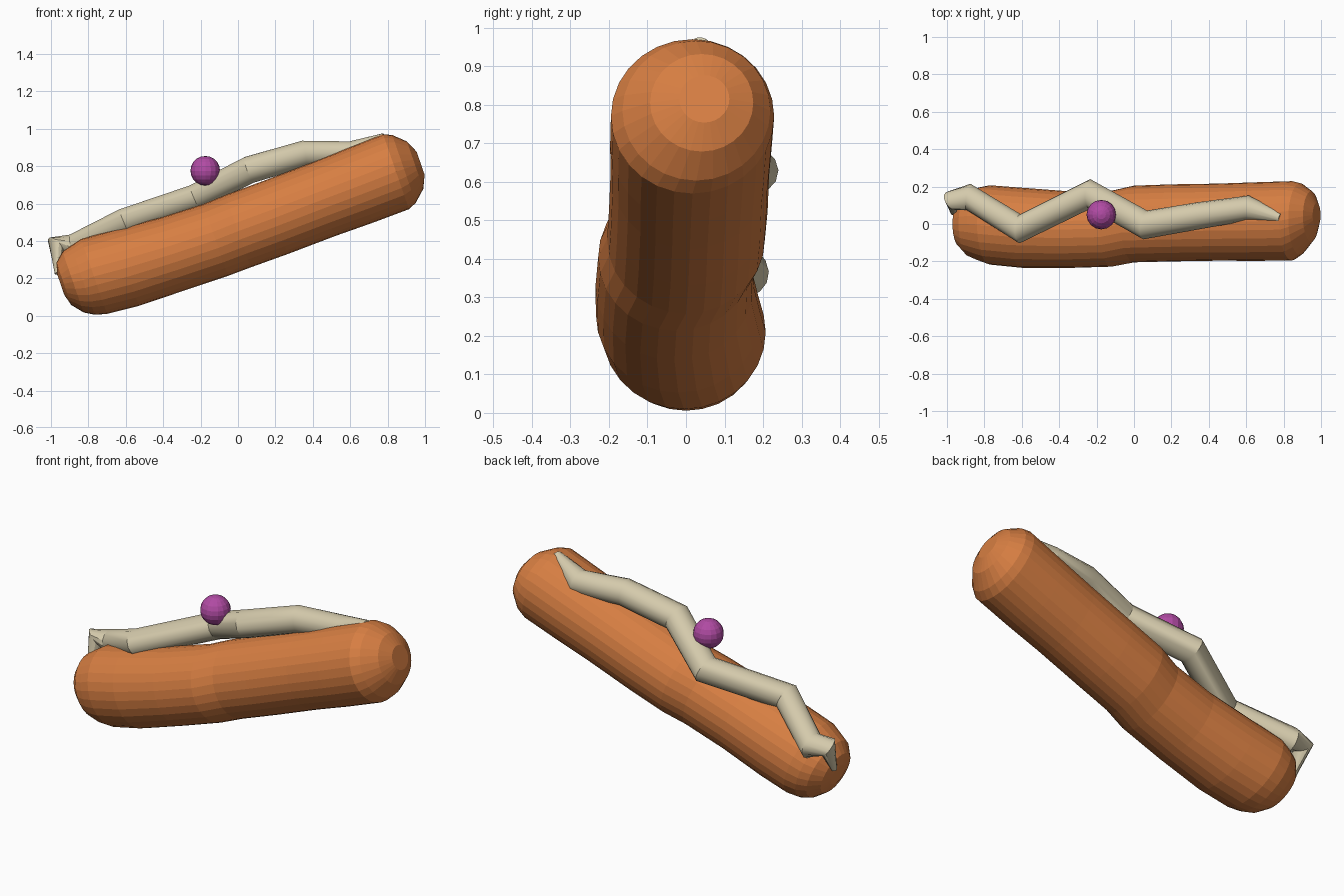
import bpy, bmesh, math
from mathutils import Vector

if "Cube" in bpy.data.objects:
    bpy.data.objects.remove(bpy.data.objects["Cube"])


def material(name, rgb):
    m = bpy.data.materials.new(name)
    m.diffuse_color = (*rgb, 1)
    m.use_nodes = True
    m.node_tree.nodes["Principled BSDF"].inputs["Base Color"].default_value = m.diffuse_color
    return m


ORANGE = material("sausage_orange", (0.68, 0.21, 0.055))
CREAM = material("sauce_cream", (0.66, 0.59, 0.41))
PURPLE = material("berry_purple", (0.44, 0.07, 0.37))


def loft(name, rings, mat, smooth=None):
    """Skin a list of point rings and close both ends."""
    bm = bmesh.new()
    loops = [[bm.verts.new(p) for p in ring] for ring in rings]
    n = len(loops[0])
    for a, b in zip(loops, loops[1:]):
        for i in range(n):
            j = (i + 1) % n
            bm.faces.new((a[i], a[j], b[j], b[i]))
    bm.faces.new(loops[0])
    bm.faces.new(loops[-1])
    bmesh.ops.recalc_face_normals(bm, faces=bm.faces)
    me = bpy.data.meshes.new(name)
    bm.to_mesh(me)
    bm.free()
    me.materials.append(mat)
    ob = bpy.data.objects.new(name, me)
    bpy.context.collection.objects.link(ob)
    if smooth:
        bpy.ops.object.select_all(action='DESELECT')
        ob.select_set(True)
        bpy.context.view_layer.objects.active = ob
        bpy.ops.object.shade_smooth_by_angle(angle=math.radians(smooth))
    return ob


def circle(c, normal, r, n):
    side = Vector((0, 1, 0))
    side = (side - normal * side.dot(normal)).normalized()
    up = normal.cross(side)
    return [c + r * (math.cos(2 * math.pi * i / n) * side + math.sin(2 * math.pi * i / n) * up)
            for i in range(n)]


# Sausage: slightly wavy tilted body with rounded ends (x, y, z, radius)
axis = Vector((0.946, 0, 0.327)).normalized()
body = [(-0.83, 0, 0.19, 0.195), (-0.77, -0.005, 0.21, 0.212), (-0.60, -0.02, 0.255, 0.214),
        (-0.35, -0.03, 0.33, 0.205), (-0.12, -0.025, 0.405, 0.203), (0, 0, 0.452, 0.205),
        (0.2, 0.006, 0.525, 0.206), (0.45, 0.01, 0.62, 0.206), (0.65, 0.013, 0.695, 0.21),
        (0.845, 0.017, 0.77, 0.212)]
sections = [(Vector(b[:3]), b[3]) for b in body]
left, right = sections[0][0], sections[-1][0]
cap_left = [(-0.125, 0.06), (-0.107, 0.12), (-0.055, 0.172)]
cap_right = [(0.045, 0.192), (0.108, 0.134), (0.139, 0.065)]
sections = ([(left + axis * t + Vector((0, 0, -t * 0.15)), r) for t, r in cap_left] + sections +
            [(right + axis * t + Vector((0, t * 0.22, 0)), r) for t, r in cap_right])
loft("sausage", [circle(c, axis, r, 28) for c, r in sections], ORANGE)

# Sauce: mitred zigzag tube along the top, tapering at both ends
path = [Vector(p) for p in [
    (-0.965, 0.06, 0.225), (-0.975, 0.125, 0.375), (-0.885, 0.145, 0.368), (-0.61, -0.025, 0.505),
    (-0.235, 0.16, 0.63), (0.06, -0.005, 0.78), (0.35, 0.045, 0.865), (0.61, 0.085, 0.868),
    (0.785, 0.033, 0.95)]]
radii = [0.015, 0.055, 0.066, 0.07, 0.072, 0.074, 0.072, 0.066, 0.028]
rings = []
for k, p in enumerate(path):
    d_in = (p - path[max(k - 1, 0)]).normalized()
    d_out = (path[min(k + 1, len(path) - 1)] - p).normalized()
    plane = (d_in + d_out).normalized()
    seg = d_out if k < 2 else d_in          # slide the round section onto the mitre plane
    ring = circle(p, plane if k == 1 else seg if seg.length else plane, radii[k], 14)
    if 1 < k < len(path) - 1:
        ring = [q - seg * ((q - p).dot(plane) / seg.dot(plane)) for q in ring]
    rings.append(ring)
loft("sauce_squiggle", rings, CREAM, smooth=30)

# Berry ball resting on the sauce
bpy.ops.mesh.primitive_uv_sphere_add(segments=16, ring_count=10, radius=0.079,
                                     location=(-0.175, 0.05, 0.775))
ball = bpy.context.object
ball.name = "berry_ball"
ball.data.materials.append(PURPLE)
